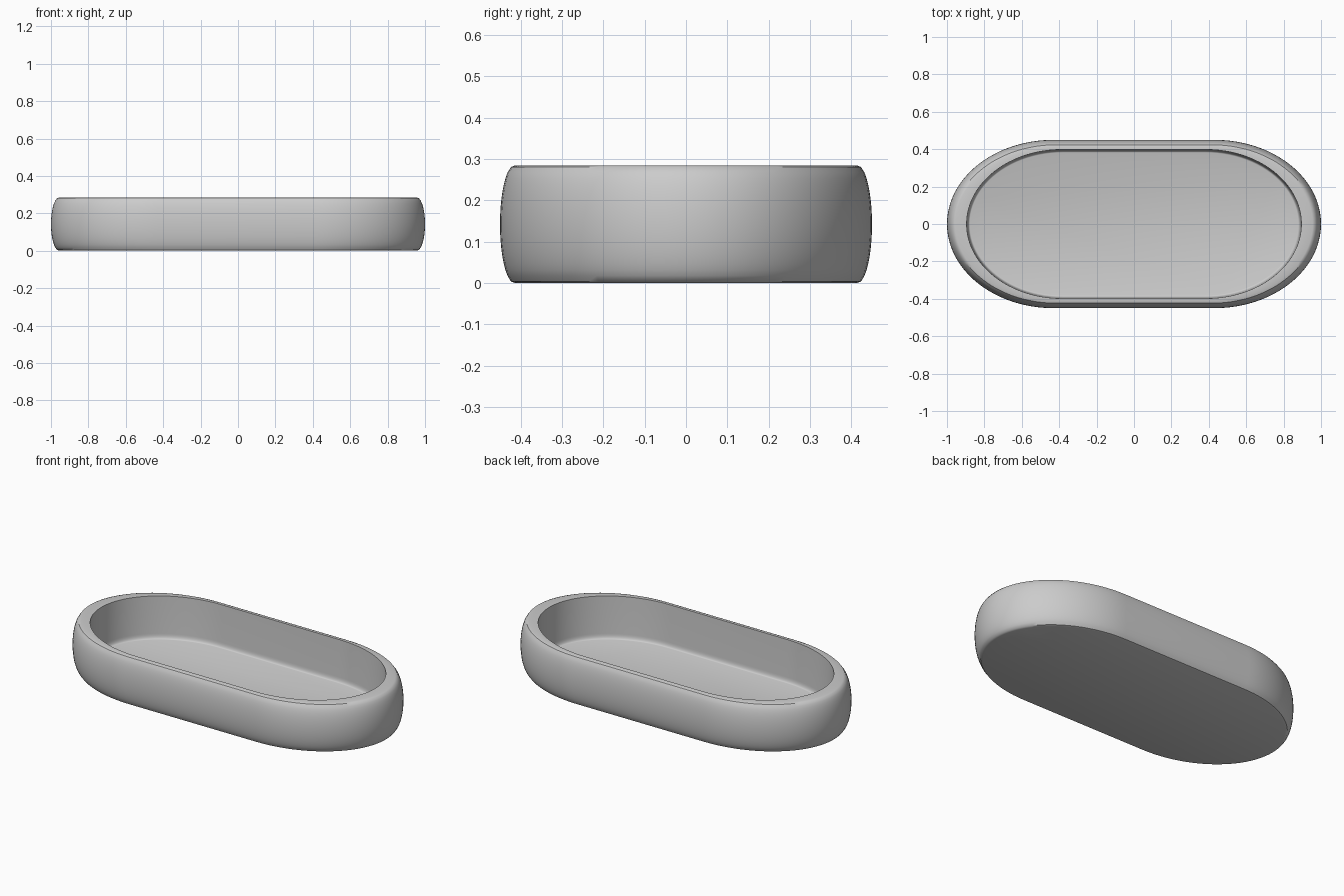
import bpy, bmesh, math

if "Cube" in bpy.data.objects:
    bpy.data.objects.remove(bpy.data.objects["Cube"], do_unlink=True)

HEIGHT = 0.285
FLOOR = 0.035
ARC_STEPS = 48


def outline(length, width):
    """Half-elliptical ends joined by straight sides; half sizes given."""
    straight = 0.43 * length
    points = []
    for side in (1, -1):
        for i in range(ARC_STEPS + 1):
            t = math.pi * (i / ARC_STEPS - 0.5)
            points.append((side * (straight + (length - straight) * math.cos(t)),
                           side * width * math.sin(t)))
    return points


# Outer wall: a gently bulging curve with softened corners
profile = [(0.955, 0.413, 0.0)]
steps = 20
for i in range(steps + 1):
    u = -1 + 2 * i / steps
    z = HEIGHT / 2 + u * (HEIGHT / 2 - 0.004)
    drop = 1 - math.sqrt(1 - 0.93 * u * u)
    profile.append((1 - 0.045 * drop, 0.45 - 0.036 * drop, z))
profile.append((0.955, 0.413, HEIGHT))

# Flat rim, slightly tapered inner wall and a small fillet into the floor
profile.append((0.895, 0.398, HEIGHT))
profile.append((0.89, 0.394, FLOOR + 0.03))
for i in range(1, 6):
    t = i / 5 * math.pi / 2
    inset = 0.012 * (1 - math.cos(t))
    profile.append((0.89 - inset, 0.394 - inset, FLOOR + 0.03 * (1 - math.sin(t))))

# Loft the rings and close the underside and floor
bm = bmesh.new()
rings = [[bm.verts.new((x, y, z)) for x, y in outline(a, b)] for a, b, z in profile]
count = len(rings[0])
for low, high in zip(rings, rings[1:]):
    for i in range(count):
        j = (i + 1) % count
        bm.faces.new((low[i], low[j], high[j], high[i]))
bm.faces.new(rings[0][::-1])
bm.faces.new(rings[-1])

mesh = bpy.data.meshes.new("tray")
bm.to_mesh(mesh)
bm.free()
tray = bpy.data.objects.new("tray", mesh)
bpy.context.collection.objects.link(tray)

# Plain grey material
grey = bpy.data.materials.new("light grey")
grey.use_nodes = True
colour = (0.6, 0.6, 0.6, 1)
grey.diffuse_color = colour
grey.node_tree.nodes["Principled BSDF"].inputs["Base Color"].default_value = colour
mesh.materials.append(grey)

bpy.ops.object.select_all(action="DESELECT")
tray.select_set(True)
bpy.context.view_layer.objects.active = tray
bpy.ops.object.shade_smooth_by_angle(angle=math.radians(35))
